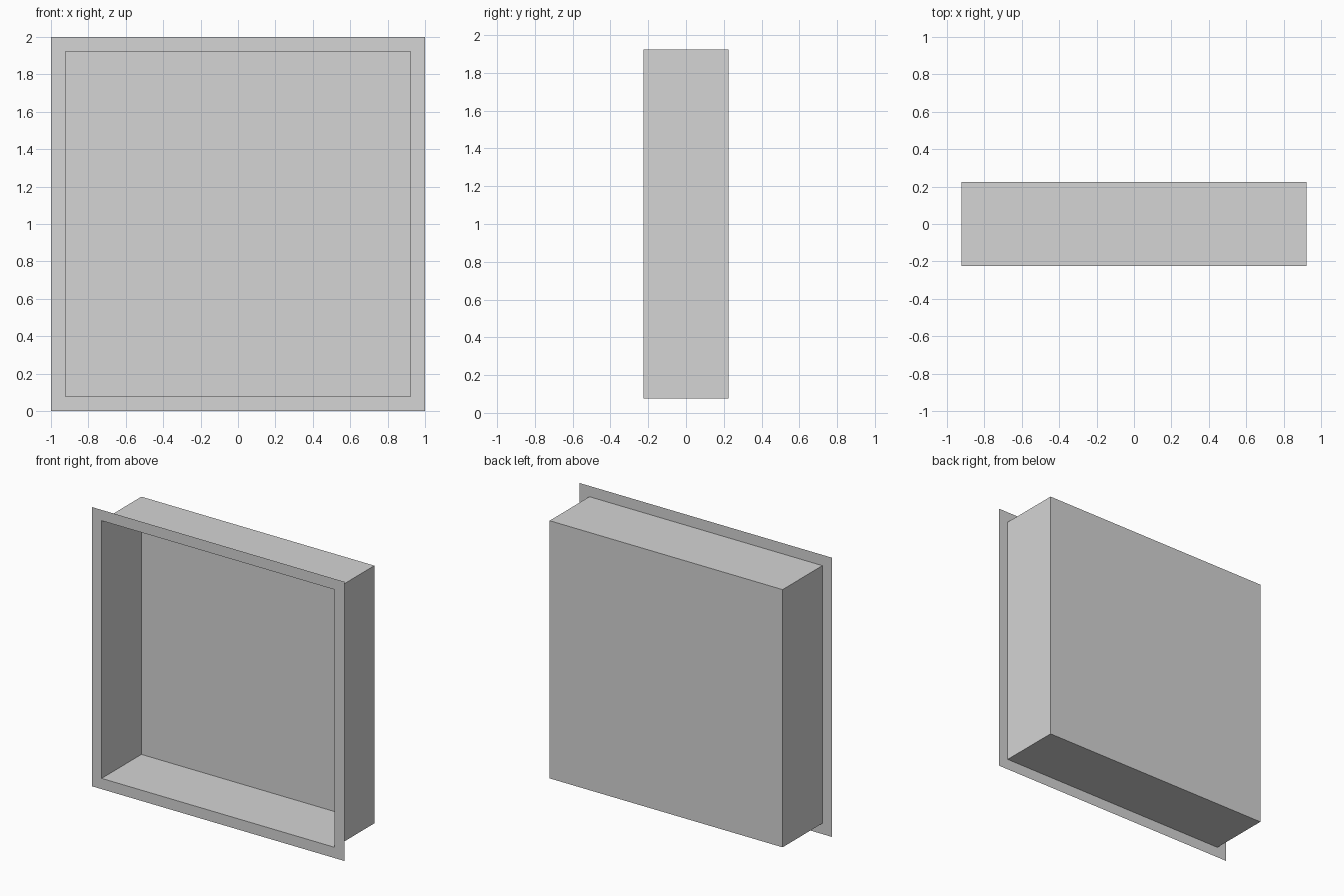
import bpy
import bmesh
from math import pi
from mathutils import Matrix

HALF, RIM, DEPTH = 1.0, 0.077, 0.45

cube = bpy.data.objects.get("Cube")
if cube:
    bpy.data.objects.remove(cube, do_unlink=True)

# Plain light grey finish
grey = bpy.data.materials.new("plain_light_grey")
grey.use_nodes = True
colour = (0.66, 0.66, 0.66, 1)
grey.diffuse_color = colour
grey.node_tree.nodes["Principled BSDF"].inputs["Base Color"].default_value = colour

# Square sheet facing the front
bm = bmesh.new()
upright = Matrix.Translation((0, -DEPTH / 2, HALF)) @ Matrix.Rotation(pi / 2, 4, "X")
bmesh.ops.create_grid(bm, x_segments=1, y_segments=1, size=HALF, matrix=upright)
bm.faces.ensure_lookup_table()
panel = bm.faces[0]

# Flat flange around the opening
bmesh.ops.inset_individual(bm, faces=[panel], thickness=RIM, use_even_offset=True)

# Recessed box: thin walls and a back panel, open at the front
back = bmesh.ops.extrude_discrete_faces(bm, faces=[panel])["faces"][0]
bmesh.ops.translate(bm, verts=back.verts[:], vec=(0, DEPTH, 0))
bm.normal_update()

mesh = bpy.data.meshes.new("recessed_wall_niche")
bm.to_mesh(mesh)
bm.free()
mesh.materials.append(grey)
niche = bpy.data.objects.new("recessed_wall_niche", mesh)
bpy.context.collection.objects.link(niche)
